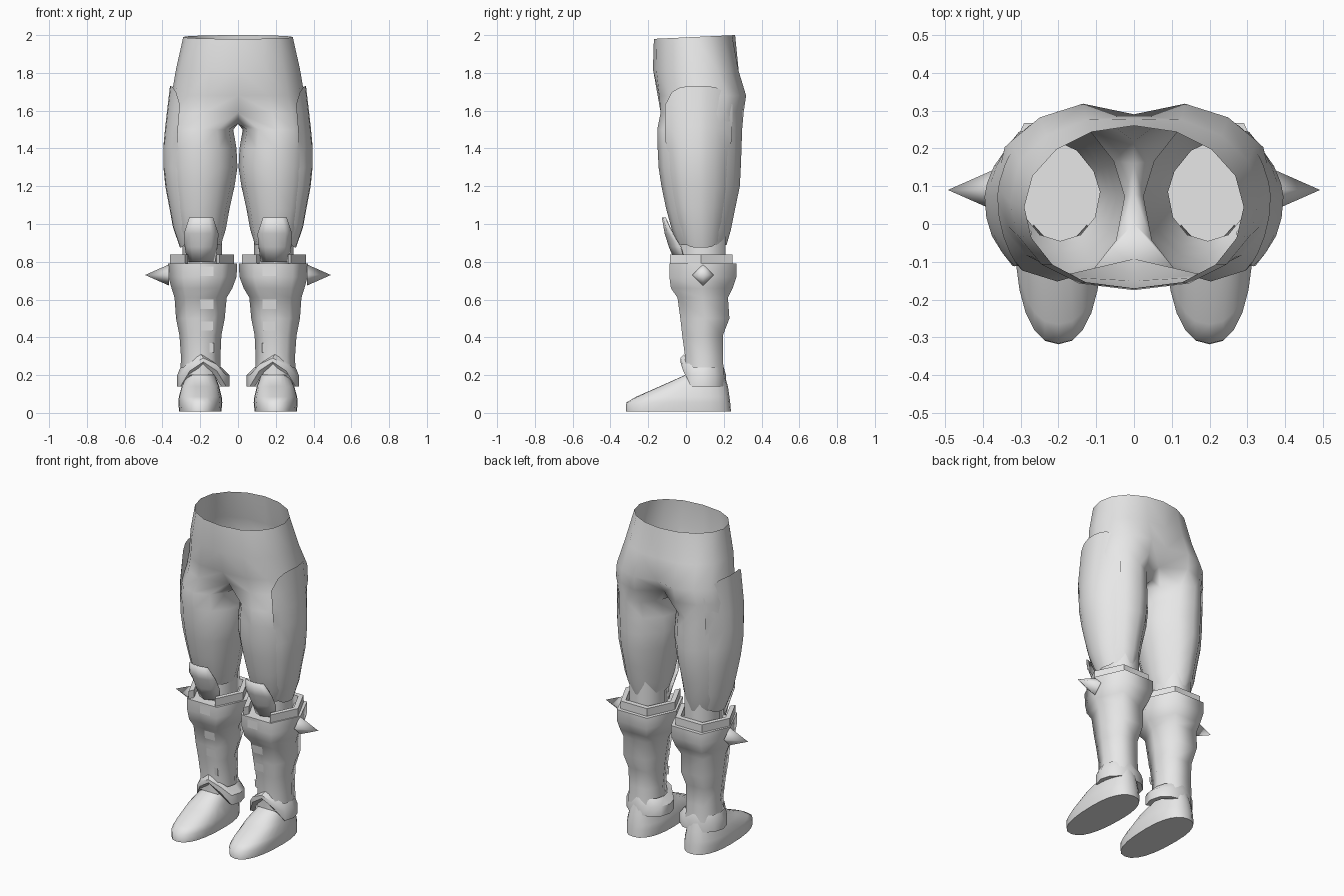
import bpy, bmesh, math

cube = bpy.data.objects.get("Cube")
if cube:
    bpy.data.objects.remove(cube, do_unlink=True)

grey = bpy.data.materials.new("plain_grey")
grey.use_nodes = True
colour = (0.8, 0.8, 0.8, 1)
grey.diffuse_color = colour
grey.node_tree.nodes["Principled BSDF"].inputs["Base Color"].default_value = colour


def finish(name, bm, angle=50, thickness=0):
    """Turn a left-side bmesh into a mirrored, smooth shaded object."""
    bmesh.ops.recalc_face_normals(bm, faces=bm.faces)
    mesh = bpy.data.meshes.new(name)
    bm.to_mesh(mesh)
    bm.free()
    mesh.materials.append(grey)
    obj = bpy.data.objects.new(name, mesh)
    bpy.context.collection.objects.link(obj)
    bpy.ops.object.select_all(action='DESELECT')
    obj.select_set(True)
    bpy.context.view_layer.objects.active = obj
    bpy.ops.object.shade_smooth_by_angle(angle=math.radians(angle))
    if thickness:
        solid = obj.modifiers.new("thickness", 'SOLIDIFY')
        solid.thickness = thickness
        solid.offset = 0
    mirror = obj.modifiers.new("other_side", 'MIRROR')
    mirror.merge_threshold = 0.001


def outline(a, power, back_power):
    """Unit outline point at an angle, with its own fullness at the back."""
    c, s = math.cos(a), math.sin(a)
    p = back_power if s > 0.01 else power
    return math.copysign(abs(c) ** p, c), math.copysign(abs(s) ** p, s)


def ring(z, x0, x1, y0, y1, n=12, cy=None, power=0.9, back_power=None):
    """Rounded outline; starts at the front inner side, runs over the outside to the back."""
    cx, rx = (x0 + x1) / 2, (x1 - x0) / 2
    cy = (y0 + y1) / 2 if cy is None else cy
    unit = [outline(math.tau * (k / n - 1 / 3), power, back_power or power) for k in range(n)]
    peak = max(s for c, s in unit)
    return [(cx + rx * c, cy + s / peak * (y1 - cy if s > 0 else cy - y0), z) for c, s in unit]


def bridge(bm, lower, upper, closed=True, skip=()):
    n = len(lower)
    for i in range(n if closed else n - 1):
        if i not in skip:
            j = (i + 1) % n
            bm.faces.new((lower[i], lower[j], upper[j], upper[i]))


def add_rows(bm, rows, closed=True, skip=()):
    verts = [[bm.verts.new(p) for p in row] for row in rows]
    for a, b in zip(verts, verts[1:]):
        bridge(bm, a, b, closed, skip)
    return verts


def section_at(table, z):
    """Interpolate inner x, outer x, front y, back y at a height."""
    for hi, lo in zip(table, table[1:]):
        if z >= lo[0]:
            t = (hi[0] - z) / (hi[0] - lo[0])
            return [a + (b - a) * t for a, b in zip(hi[1:], lo[1:])]
    return table[-1][1:]


# Thigh outline: height, inner x, outer x, front y, back y
THIGH = [(1.74, 0.03, 0.352, -0.15, 0.30), (1.5, 0.025, 0.38, -0.152, 0.297),
         (1.4, 0.008, 0.389, -0.15, 0.294), (1.3, 0.003, 0.388, -0.145, 0.29),
         (1.2, 0.018, 0.378, -0.13, 0.285), (1.08, 0.045, 0.355, -0.105, 0.26),
         (0.97, 0.065, 0.335, -0.075, 0.238), (0.89, 0.09, 0.30, -0.045, 0.215)]
FRONT, BACK = 0.95, 1.25

# Trousers: hips as a half outline, then a crotch strip, then the leg
bm = bmesh.new()
hips = []
for z, w, y0, y1, dip_front, dip_back, power, seat in (
        (2.0, 0.29, -0.17, 0.26, 0, 0, 0.85, 1), (1.82, 0.328, -0.175, 0.29, 0, 0.012, 0.85, 0.8),
        (1.68, 0.352, -0.16, 0.33, 0.01, 0.04, 0.8, 0.63), (1.59, 0.37, -0.152, 0.318, 0.06, 0.1, 0.75, 0.7)):
    row = []
    for k in range(9):
        a = math.pi * (k / 8 - 0.5)
        s = math.sin(a)
        if k > 4:
            s, power = s ** seat, 1
        y = (y0 + y1) / 2 + s * (y1 - y0) / 2
        y += dip_front * (k == 0) - dip_back * (k == 8)
        tilt = 0.02 * (1 - s) / 2 if z == 2.0 else 0
        row.append((w * math.cos(a) ** power if 0 < k < 8 else 0, y, z - tilt))
    hips.append(row)
hip_verts = add_rows(bm, hips, closed=False)
crotch = [bm.verts.new((0, y, 1.53)) for y in (0.16, 0.08, 0)]
leg_verts = add_rows(bm, [ring(*row, power=FRONT, back_power=BACK) for row in THIGH[1:]])
bridge(bm, hip_verts[-1] + crotch, leg_verts[0])
finish("trousers", bm, 70)

# Outer thigh plate, standing free at the top and sinking into the thigh lower down
bm = bmesh.new()
rows = []
for j in range(9):
    row = []
    for i in range(9):
        u = i / 4 - 1
        top, bottom = 1.73 - 0.1 * u ** 4, 0.875 + 0.06 * u ** 4
        z = top + (bottom - top) * j / 8
        x0, x1, y0, y1 = section_at(THIGH, z)
        c, s = outline(math.radians(52 * u), FRONT, BACK)
        gap = 0.007 - (0.016 * u ** 4 if z < 1.45 else 0)
        row.append(((x0 + x1) / 2 + ((x1 - x0) / 2 + gap) * c,
                    (y0 + y1) / 2 + ((y1 - y0) / 2 + gap) * s, z))
    rows.append(row)
add_rows(bm, rows, closed=False)
finish("thigh_plate", bm, 60)

# Knee leg, seen between trousers and boot
bm = bmesh.new()
add_rows(bm, [ring(z, 0.085, 0.295, -0.025, 0.21, n=6, power=1) for z in (0.98, 0.77)])
finish("knee_leg", bm, 70)

# Knee plate curving around the front
bm = bmesh.new()
rows = []
for z, half, y, wrap in ((1.035, 0.062, -0.125, 0.015), (0.95, 0.09, -0.11, 0.04),
                         (0.88, 0.085, -0.088, 0.06), (0.80, 0.072, -0.055, 0.05)):
    rows.append([(0.195 + half * u, y + wrap * u * u, z) for u in (-1, -0.6, 0, 0.6, 1)])
add_rows(bm, rows, closed=False)
finish("knee_plate", bm, 60, thickness=0.006)

# Six-sided boot shaft, closed on top
bm = bmesh.new()
BOOT = [(0.79, 0.004, 0.37, -0.088, 0.267), (0.72, 0.008, 0.368, -0.088, 0.267),
        (0.66, 0.03, 0.352, -0.08, 0.247), (0.61, 0.06, 0.336, -0.045, 0.222),
        (0.5, 0.07, 0.328, -0.03, 0.23), (0.41, 0.088, 0.31, -0.02, 0.195),
        (0.3, 0.093, 0.302, -0.005, 0.195), (0.2, 0.09, 0.305, -0.005, 0.2)]
verts = add_rows(bm, [ring(*row, n=6, power=0.82) for row in BOOT])
bm.faces.new(verts[0])
finish("boot_shaft", bm, 70)

# Raised six-sided collar, open at the front
bm = bmesh.new()
collar = [(0.785, 0.02, 0.36, -0.085, 0.245), (0.838, 0.02, 0.36, -0.085, 0.245),
          (0.838, 0.05, 0.33, -0.055, 0.215), (0.785, 0.05, 0.33, -0.055, 0.215)]
verts = add_rows(bm, [ring(*row, n=6, power=0.9) for row in collar], skip=(0,))
bridge(bm, verts[-1], verts[0], skip=(0,))
for end in (0, 1):
    bm.faces.new([row[end] for row in verts])
finish("boot_collar", bm, 30)

# Four-sided spike on the outside of the boot
bm = bmesh.new()
base = [bm.verts.new((0.365, 0.09 + 0.056 * math.cos(k * math.pi / 2),
                      0.73 + 0.056 * math.sin(k * math.pi / 2))) for k in range(4)]
tip = bm.verts.new((0.492, 0.09, 0.73))
for k in range(4):
    bm.faces.new((base[k], base[(k + 1) % 4], tip))
bm.faces.new(base)
finish("boot_spike", bm, 85)

# Small flat shin tabs lying on the front of the boot
bm = bmesh.new()
for z, x, half in ((0.75, 0.165, 0.035), (0.575, 0.165, 0.035), (0.46, 0.165, 0.032), (0.345, 0.14, 0.012)):
    corners = []
    for dx, dz in ((-1, -1), (1, -1), (1, 1), (-1, 1)):
        height = z + dz * 0.025
        front = section_at(BOOT, height)[2]
        corners.append(bm.verts.new((x + dx * half, front - 0.004, height)))
    bm.faces.new(corners)
finish("shin_tabs", bm, 30)

# Ankle cuff, lifted to a peak over the instep
bm = bmesh.new()
rows = []
for z, lift, x0, x1, y0, y1 in ((0.14, 0.12, 0.075, 0.295, -0.01, 0.19), (0.14, 0.13, 0.045, 0.322, -0.03, 0.212),
                                (0.2, 0.09, 0.045, 0.322, -0.03, 0.212), (0.24, 0.07, 0.085, 0.305, -0.01, 0.2)):
    rows.append([(x, y, z + lift * max(0, (0.025 - y) / (0.025 - y0)) ** 1.4)
                 for x, y, z in ring(z, x0, x1, y0, y1, power=0.95)])
add_rows(bm, rows)
finish("ankle_cuff", bm, 40)

# Shoe: stacked outlines, closed at the sole and narrowing towards the instep
bm = bmesh.new()
SHOE = [(0.008, 0.088, 0.312, -0.318, 0.238), (0.055, 0.083, 0.316, -0.316, 0.234),
        (0.085, 0.086, 0.313, -0.265, 0.23), (0.14, 0.1, 0.298, -0.14, 0.222),
        (0.2, 0.122, 0.272, -0.005, 0.205), (0.27, 0.14, 0.25, 0.02, 0.19)]
verts = add_rows(bm, [ring(*row, n=24, cy=max(0.0, row[3] + 0.1), power=0.85) for row in SHOE])
bm.faces.new(verts[0])
finish("shoe", bm, 60)
